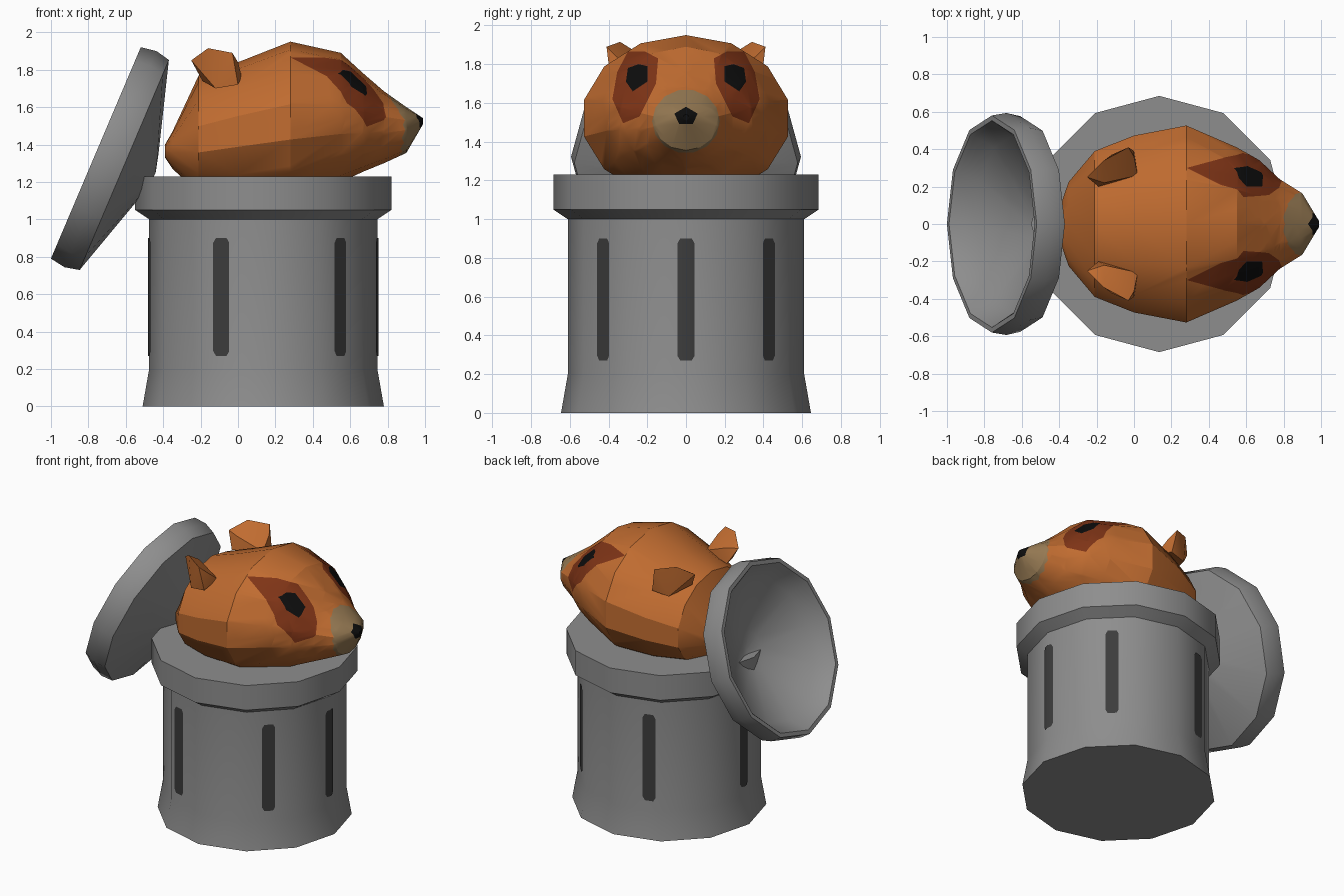
import bpy, bmesh, math
from mathutils import Vector, Matrix

if "Cube" in bpy.data.objects:
    bpy.data.objects.remove(bpy.data.objects["Cube"])


def material(name, rgb):
    m = bpy.data.materials.new(name)
    m.diffuse_color = (*rgb, 1)
    m.use_nodes = True
    m.node_tree.nodes["Principled BSDF"].inputs["Base Color"].default_value = m.diffuse_color
    return m


GREY = material("metal_grey", (0.27, 0.27, 0.27))
DARK = material("slot_dark_grey", (0.045, 0.045, 0.045))
ORANGE = material("fur_orange", (0.53, 0.15, 0.03))
BROWN = material("patch_brown", (0.21, 0.034, 0.008))
TAN = material("muzzle_tan", (0.30, 0.19, 0.085))
BLACK = material("eye_black", (0.004, 0.004, 0.004))


def finish(name, bm, mats, angle, recalc=True):
    if recalc:
        bmesh.ops.recalc_face_normals(bm, faces=bm.faces[:])
    me = bpy.data.meshes.new(name)
    bm.to_mesh(me)
    bm.free()
    for m in mats:
        me.materials.append(m)
    ob = bpy.data.objects.new(name, me)
    bpy.context.collection.objects.link(ob)
    bpy.ops.object.select_all(action='DESELECT')
    ob.select_set(True)
    bpy.context.view_layer.objects.active = ob
    bpy.ops.object.shade_smooth_by_angle(angle=math.radians(angle))
    return ob


def loft(rings):
    """Skin a list of closed rings and cap both ends."""
    bm = bmesh.new()
    rows = [[bm.verts.new(p) for p in r] for r in rings]
    n = len(rows[0])
    for a, b in zip(rows, rows[1:]):
        for i in range(n):
            j = (i + 1) % n
            bm.faces.new((a[i], a[j], b[j], b[i]))
    bm.faces.new(rows[0])
    bm.faces.new(rows[-1])
    return bm


def lathe(profile, n=12, sy=1.0):
    return loft([[(r * math.cos(math.tau * i / n), sy * r * math.sin(math.tau * i / n), z)
                  for i in range(n)] for r, z in profile])


# Can body with flared foot and heavy rim
CX, R = 0.135, 0.61
bm = lathe([(0.645, 0), (0.61, 0.2), (R, 1.0), (0.685, 1.05), (0.685, 1.23)])
bmesh.ops.translate(bm, verts=bm.verts[:], vec=(CX, 0, 0))
finish("can", bm, [GREY], 40)

# Lid leaning on the can, hollow side facing out
bm = lathe([(0.03, 0.30), (0.15, 0.27), (0.50, 0.12), (0.57, 0.02), (0.585, 0.0), (0.614, 0.0),
            (0.628, 0.085), (0.61, 0.165), (0.12, 0.312), (0.03, 0.335)], 12, 0.945)
zx = Vector((0.92, 0, -0.391)).normalized()
xx = Vector((0.391, 0, 0.92)).normalized()
yx = zx.cross(xx)
rot = Matrix((xx, yx, zx)).transposed().to_4x4()
bm.transform(Matrix.Translation((-0.76, 0, 1.355)) @ rot)
finish("lid", bm, [GREY], 40)

# Dark slots: thin strips following the twelve-sided wall
bm = bmesh.new()
for ang in (0, 46, 112, 180, 248, 314):
    rows = []
    for z, w in ((0.27, 2.8), (0.295, 4.2), (0.875, 4.2), (0.90, 2.8)):
        angles = sorted({ang - w, ang + w, ang if abs(ang % 30) < 1e-6 else ang + w / 3})
        row = []
        for a in angles:
            rr = R * math.cos(math.radians(15)) / math.cos(math.radians(a % 30 - 15)) + 0.005
            t = math.radians(a)
            row.append(bm.verts.new((CX + rr * math.cos(t), rr * math.sin(t), z)))
        rows.append(row)
    for a, b in zip(rows, rows[1:]):
        for i in range(2):
            bm.faces.new((a[i], a[i + 1], b[i + 1], b[i]))
finish("slots", bm, [DARK], 40, recalc=False)

# Head: rings along x as (x, bottom z, widest z, top z, half width)
SECTIONS = [(-0.39, 1.33, 1.37, 1.40, 0.11), (-0.35, 1.27, 1.38, 1.47, 0.23),
            (-0.21, 1.14, 1.42, 1.77, 0.40), (0.0, 1.10, 1.47, 1.84, 0.485),
            (0.28, 1.10, 1.52, 1.95, 0.54), (0.55, 1.20, 1.53, 1.89, 0.42),
            (0.67, 1.255, 1.52, 1.78, 0.35), (0.78, 1.30, 1.51, 1.685, 0.245),
            (0.90, 1.355, 1.51, 1.60, 0.168), (0.99, 1.51, 1.525, 1.54, 0.015)]
rings = []
for x, zb, zw, zt, hw in SECTIONS:
    ring = []
    for i in range(14):
        t = math.tau * i / 14 + math.pi / 2
        s = math.sin(t)
        ring.append((x, hw * math.cos(t), zw + s * (zt - zw if s > 0 else zw - zb)))
    rings.append(ring)
bm = loft(rings)
bmesh.ops.recalc_face_normals(bm, faces=bm.faces[:])


def paint(bm, poly, mat, min_x):
    """Cut a convex outline, given in (y, z), into the face side of the head."""
    c = sum((Vector(p) for p in poly), Vector((0, 0))) / len(poly)
    inside = [f for f in bm.faces if f.calc_center_median().x > min_x]
    for p, q in zip(poly, poly[1:] + poly[:1]):
        p, q = Vector(p), Vector(q)
        nrm = Vector((q.y - p.y, p.x - q.x))
        if nrm.dot(c - p) > 0:
            nrm = -nrm
        no, co = Vector((0, nrm.x, nrm.y)).normalized(), Vector((0, p.x, p.y))
        edges = {e for f in inside for e in f.edges}
        verts = {v for f in inside for v in f.verts}
        keep = set(inside)
        res = bmesh.ops.bisect_plane(bm, geom=list(verts) + list(edges) + inside,
                                     dist=1e-5, plane_co=co, plane_no=no)
        keep = {f for f in keep if f.is_valid}
        keep |= {g for g in res["geom"] if isinstance(g, bmesh.types.BMFace)}
        inside = [f for f in keep if (f.calc_center_median() - co).dot(no) < 0]
    for f in inside:
        f.material_index = mat


PATCH = [(0.144, 1.83), (0.21, 1.865), (0.30, 1.865), (0.355, 1.76), (0.38, 1.62),
         (0.325, 1.495), (0.24, 1.53), (0.155, 1.70)]
EYE = [(0.20, 1.79), (0.245, 1.80), (0.30, 1.78), (0.31, 1.71), (0.275, 1.66), (0.20, 1.71)]
for s in (1, -1):
    paint(bm, [(s * y, z) for y, z in PATCH], 1, 0.35)
    paint(bm, [(s * y, z) for y, z in EYE], 3, 0.35)
MUZZLE = [(0.175 * math.cos(math.tau * i / 14), 1.505 + 0.165 * math.sin(math.tau * i / 14))
          for i in range(14)]
paint(bm, MUZZLE, 2, 0.6)
paint(bm, [(0.06, 1.545), (0.0, 1.58), (-0.06, 1.545), (-0.035, 1.49), (0.035, 1.49)], 3, 0.8)
finish("head", bm, [ORANGE, BROWN, TAN, BLACK], 28)

# Ears: chunky mirrored flaps
EAR = [(-0.25, 0.25, 1.85), (-0.16, 0.34, 1.915), (-0.03, 0.41, 1.89), (-0.16, 0.22, 1.84),
       (0.0, 0.36, 1.84), (-0.19, 0.2, 1.74), (0.02, 0.26, 1.76), (-0.12, 0.37, 1.70),
       (0.0, 0.39, 1.72)]
for s, name in ((1, "ear_left"), (-1, "ear_right")):
    bm = bmesh.new()
    verts = [bm.verts.new((x, s * y, z)) for x, y, z in EAR]
    res = bmesh.ops.convex_hull(bm, input=verts)
    finish(name, bm, [ORANGE], 35)
